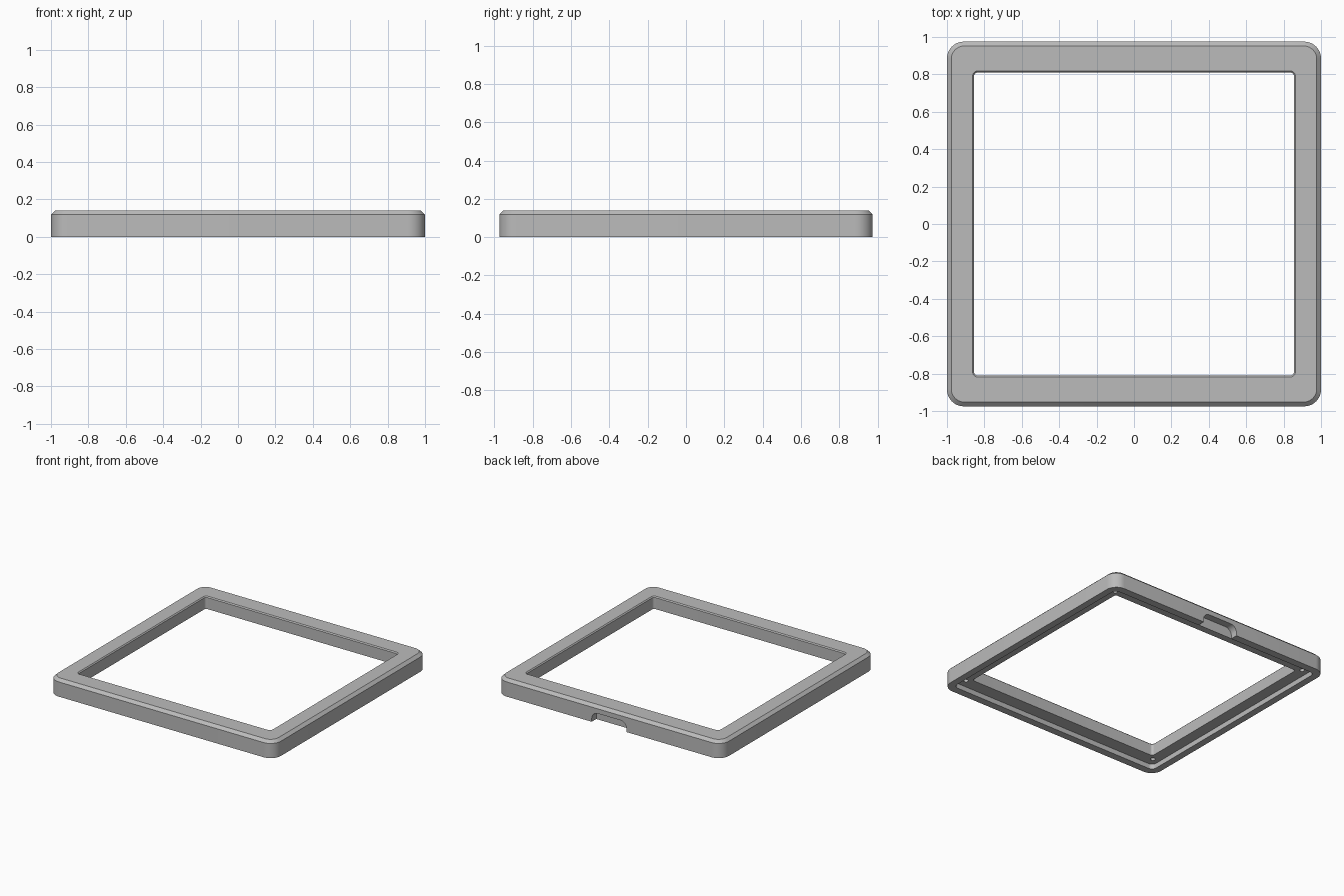
import bpy, bmesh, math

default = bpy.data.objects.get("Cube")
if default:
    bpy.data.objects.remove(default, do_unlink=True)

grey = bpy.data.materials.new("plain_grey")
grey.use_nodes = True
colour = (0.5, 0.5, 0.5, 1)
grey.diffuse_color = colour
grey.node_tree.nodes["Principled BSDF"].inputs["Base Color"].default_value = colour


def rounded_rect(hx, hy, r, steps=10):
    """Counter-clockwise outline of a rounded rectangle."""
    pts = []
    for i, (sx, sy) in enumerate([(1, 1), (-1, 1), (-1, -1), (1, -1)]):
        for k in range(steps + 1):
            a = math.pi / 2 * (i + k / steps)
            pts.append((sx * (hx - r) + r * math.cos(a), sy * (hy - r) + r * math.sin(a)))
    return pts


def make_object(name, bm):
    bmesh.ops.recalc_face_normals(bm, faces=bm.faces[:])
    mesh = bpy.data.meshes.new(name)
    bm.to_mesh(mesh)
    bm.free()
    mesh.materials.append(grey)
    obj = bpy.data.objects.new(name, mesh)
    bpy.context.collection.objects.link(obj)
    return obj


def cut(target, cutter):
    cutter.hide_render = True
    mod = target.modifiers.new("cut", 'BOOLEAN')
    mod.operation = 'DIFFERENCE'
    mod.solver = 'EXACT'
    mod.object = cutter
    bpy.context.view_layer.objects.active = target
    bpy.ops.object.modifier_apply(modifier=mod.name)
    bpy.data.objects.remove(cutter, do_unlink=True)


# Frame section: half width, half depth, corner radius, height
section = [
    (1.0, 0.975, 0.09, 0.0),       # outer wall
    (1.0, 0.975, 0.09, 0.118),
    (0.977, 0.952, 0.07, 0.14),    # top chamfer
    (0.863, 0.818, 0.028, 0.14),   # opening edge
    (0.855, 0.81, 0.02, 0.132),
    (0.855, 0.81, 0.02, 0.04),     # opening wall
    (0.945, 0.915, 0.04, 0.04),    # underside ledge
    (0.945, 0.915, 0.04, 0.0),     # inside of rim
]
bm = bmesh.new()
loops = [[bm.verts.new((x, y, z)) for x, y in rounded_rect(hx, hy, r)]
         for hx, hy, r, z in section]
for i, a in enumerate(loops):
    b = loops[(i + 1) % len(loops)]
    for k in range(len(a)):
        n = (k + 1) % len(a)
        bm.faces.new((a[k], a[n], b[n], b[k]))
frame = make_object("frame", bm)

# Arched notch through the back rim
bm = bmesh.new()
arch = [bm.verts.new((x, 0.917, z)) for x, z in rounded_rect(0.155, 0.08, 0.055)]
face = bm.faces.new(arch)
side = bmesh.ops.extrude_face_region(bm, geom=[face])
bmesh.ops.translate(bm, vec=(0, 0.12, 0),
                    verts=[v for v in side["geom"] if isinstance(v, bmesh.types.BMVert)])
cut(frame, make_object("notch_cutter", bm))

# Blind screw holes in the ledge corners
for sx in (-1, 1):
    for sy in (-1, 1):
        bm = bmesh.new()
        bmesh.ops.create_cone(bm, cap_ends=True, segments=20, radius1=0.018,
                              radius2=0.018, depth=0.08)
        bmesh.ops.translate(bm, vec=(sx * 0.888, sy * 0.845, 0.06), verts=bm.verts[:])
        cut(frame, make_object("hole_cutter", bm))

bpy.ops.object.select_all(action='DESELECT')
frame.select_set(True)
bpy.context.view_layer.objects.active = frame
bpy.ops.object.shade_smooth_by_angle(angle=math.radians(30))
